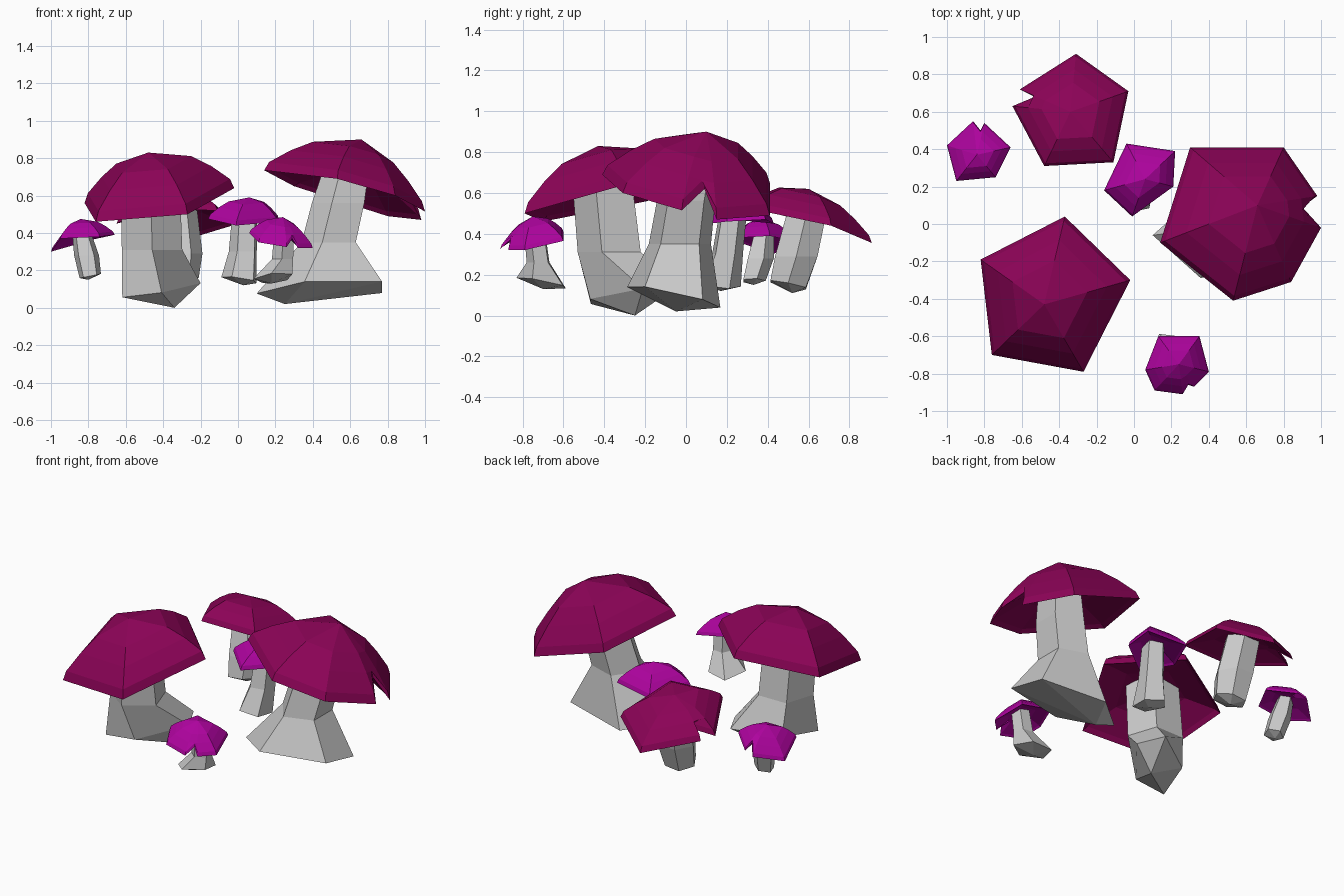
import bpy, bmesh, math
from mathutils import Vector

if "Cube" in bpy.data.objects:
    bpy.data.objects.remove(bpy.data.objects["Cube"])


def material(name, rgb):
    m = bpy.data.materials.new(name)
    m.diffuse_color = (*rgb, 1)
    m.use_nodes = True
    m.node_tree.nodes["Principled BSDF"].inputs["Base Color"].default_value = m.diffuse_color
    return m


BIG = material("plum", (0.26, 0.001, 0.095))
SMALL = material("violet", (0.42, 0.001, 0.34))


def skin(name, rings, start, end, mat=None):
    """Flat-faced closed solid: rings of points joined in order, a tip at each end."""
    bm = bmesh.new()
    loops = [[bm.verts.new(p) for p in ring] for ring in rings]
    n = len(loops[0])
    for lo, hi in zip(loops, loops[1:]):
        for i in range(n):
            bm.faces.new((lo[i], lo[(i + 1) % n], hi[(i + 1) % n], hi[i]))
    for loop, tip in ((loops[0], start), (loops[-1], end)):
        t = bm.verts.new(tip)
        for i in range(n):
            bm.faces.new((loop[i], loop[(i + 1) % n], t))
    bmesh.ops.recalc_face_normals(bm, faces=bm.faces)
    me = bpy.data.meshes.new(name)
    bm.to_mesh(me)
    bm.free()
    ob = bpy.data.objects.new(name, me)
    bpy.context.collection.objects.link(ob)
    if mat:
        me.materials.append(mat)
    return ob


def cap(name, rim, apex, mat):
    """Faceted dome over an irregular rim, with a shallow hollow underneath."""
    rim = [Vector(p) for p in rim]
    apex = Vector(apex)
    mid = sum(rim, Vector()) / len(rim)
    r = sum((p - mid).xy.length for p in rim) / len(rim)
    roof = Vector((apex.x, apex.y, mid.z + 0.4 * (apex.z - mid.z)))

    # splits in the rim fade out higher up: bridge each inward point
    full = []
    for a, p, b in zip(rim[-1:] + rim[:-1], rim, rim[1:] + rim[:1]):
        split = (p - a).xy.cross((b - p).xy) < 0
        full.append((a + b) / 2 if split else p)

    def ring(src, t, bulge, top=apex):
        return [p.lerp(top, t) + Vector((0, 0, bulge * r)) for p in src]

    rings = [ring(full, 0.5, 0.08, roof), ring(rim, 0.07, 0.03, roof), rim,
             ring(rim, 0.05, 0.09), ring(full, 0.27, 0.155), ring(full, 0.5, 0.175)]
    skin(name, rings, roof, apex, mat)


def stem(name, rings, tip, sides=5, turn=0.0, slope=(0, 0), skew=0.0):
    """Bent stalk: rings of (x, y, z, rx, ry); the foot ring is tilted and skewed."""
    loops = []
    for k, (x, y, z, rx, ry) in enumerate(rings):
        loop = []
        for i in range(sides):
            a = turn + math.tau * i / sides
            dx, dy, dz = rx * math.cos(a), ry * math.sin(a), 0
            if k == 0:
                dy += skew * dx
                dz = slope[0] * dx + slope[1] * dy
            loop.append((x + dx, y + dy, z + dz))
        loops.append(loop)
    skin(name, loops, tip, rings[-1][:3])


# Large front left mushroom
cap("front_left_cap",
    [(-.37, .04, .65), (-.82, -.19, .56), (-.76, -.70, .46), (-.27, -.79, .50), (-.02, -.30, .64)],
    (-.48, -.43, .83), BIG)
stem("front_left_stem",
     [(-.41, -.28, .10, .22, .19), (-.46, -.36, .31, .17, .17), (-.47, -.40, .70, .165, .16)],
     (-.34, -.25, 0), turn=.95, slope=(.12, .1), skew=.6)

# Large right mushroom with a split in the rim
cap("right_cap",
    [(.30, .41, .65), (.14, -.10, .735), (.53, -.41, .69), (.84, -.31, .60),
     (1.0, -.02, .515), (.90, .09, .62), (.98, .15, .47), (.80, .41, .49)],
    (.66, .10, .90), BIG)
stem("right_stem",
     [(.47, -.06, .095, .37, .24), (.50, -.03, .35, .16, .16), (.55, 0, .56, .155, .15),
      (.60, .05, .78, .13, .13)],
     (.25, -.05, .02), turn=math.pi, slope=(.05, -.22))

# Medium back mushroom with a split in the rim
cap("back_cap",
    [(-.31, .91, .355), (-.61, .72, .44), (-.53, .68, .48), (-.65, .63, .45),
     (-.48, .31, .53), (-.11, .33, .52), (-.03, .71, .44)],
    (-.34, .60, .62), BIG)
stem("back_stem",
     [(-.31, .50, .15, .10, .10), (-.31, .54, .29, .12, .12), (-.33, .60, .54, .11, .11)],
     (-.30, .52, .11), sides=6, slope=(.1, -.2))

# Small centre mushroom
cap("centre_cap",
    [(-.04, .43, .45), (-.16, .18, .475), (-.01, .04, .44), (.21, .20, .46), (.22, .39, .47)],
    (.06, .24, .59), SMALL)
stem("centre_stem",
     [(.01, .16, .15, .10, .11), (.03, .20, .30, .08, .08), (.04, .23, .52, .07, .07)],
     (.03, .17, .12), turn=.5, slope=(-.15, -.1))

# Small left mushroom with a split in the rim
cap("left_cap",
    [(-.80, .54, .36), (-.82, .50, .40), (-.86, .55, .34), (-1.0, .42, .30),
     (-.95, .23, .37), (-.74, .25, .38), (-.66, .41, .39)],
    (-.84, .37, .475), SMALL)
stem("left_stem",
     [(-.79, .33, .17, .06, .06), (-.81, .36, .28, .07, .07), (-.84, .38, .42, .05, .05)],
     (-.80, .33, .15), turn=.3, slope=(.2, 0))

# Small front mushroom with a split in the rim
cap("front_cap",
    [(.13, -.60, .41), (.06, -.78, .40), (.11, -.89, .35), (.26, -.91, .325),
     (.29, -.86, .37), (.32, -.87, .32), (.40, -.79, .32), (.35, -.60, .365)],
    (.24, -.75, .485), SMALL)
stem("front_stem",
     [(.19, -.70, .16, .11, .13), (.24, -.72, .26, .06, .06), (.25, -.74, .43, .055, .055)],
     (.18, -.70, .13), turn=2.1, slope=(.1, -.2))
